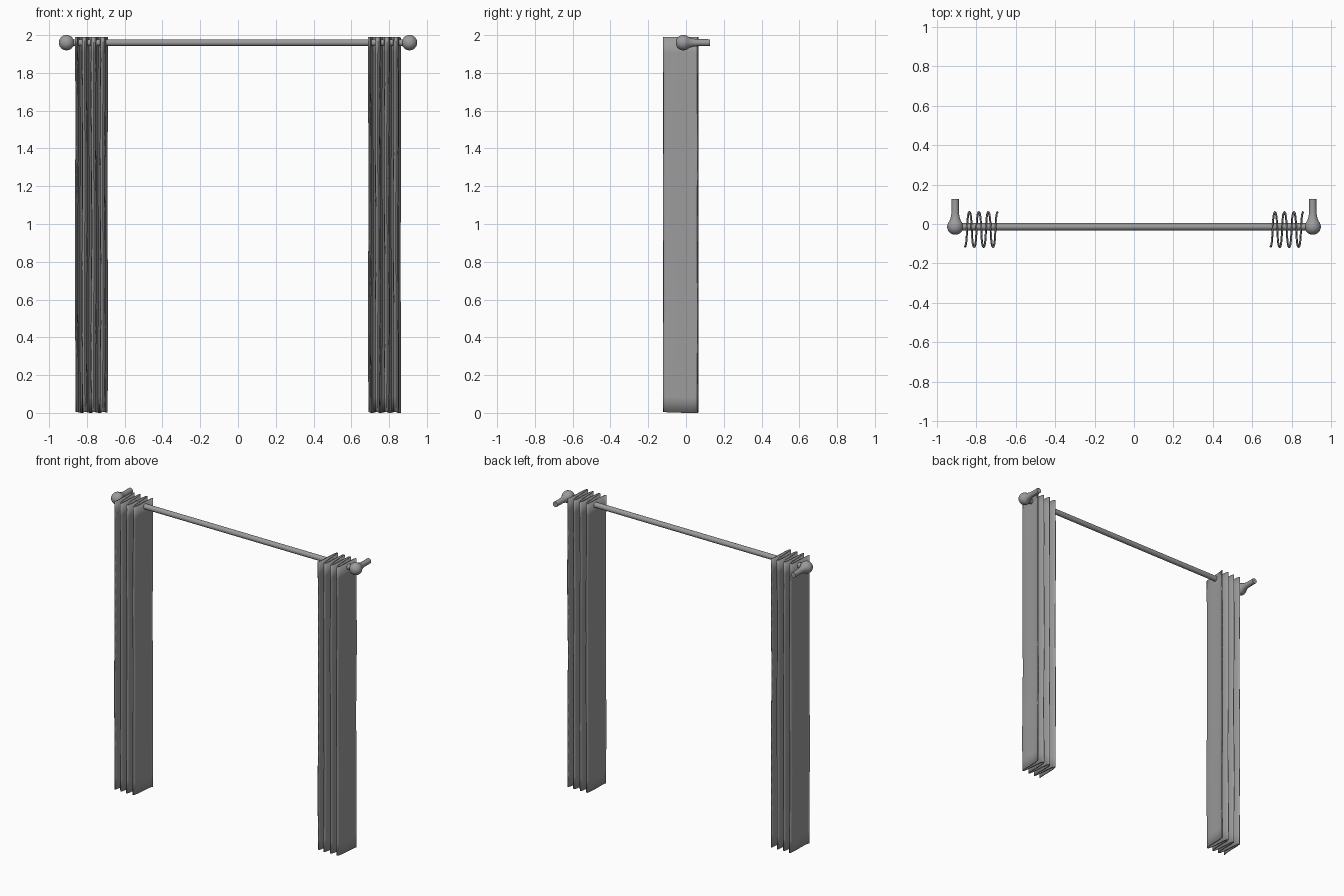
import bpy, bmesh, math
from mathutils import Matrix

if "Cube" in bpy.data.objects:
    bpy.data.objects.remove(bpy.data.objects["Cube"])

ROD_Y, ROD_Z = -0.014, 1.96

# Dark grey shared by all parts
grey = bpy.data.materials.new("dark_grey")
grey.diffuse_color = (0.33, 0.33, 0.33, 1)
grey.use_nodes = True
grey.node_tree.nodes["Principled BSDF"].inputs["Base Color"].default_value = grey.diffuse_color


def finish(name, bm, angle=40):
    bmesh.ops.recalc_face_normals(bm, faces=bm.faces)
    me = bpy.data.meshes.new(name)
    bm.to_mesh(me)
    bm.free()
    me.materials.append(grey)
    ob = bpy.data.objects.new(name, me)
    bpy.context.collection.objects.link(ob)
    bpy.ops.object.select_all(action='DESELECT')
    ob.select_set(True)
    bpy.context.view_layer.objects.active = ob
    bpy.ops.object.shade_smooth_by_angle(angle=math.radians(angle))
    return ob


# Curtain rod
bm = bmesh.new()
bmesh.ops.create_cone(bm, cap_ends=True, segments=24, radius1=0.018, radius2=0.018, depth=1.82,
                      matrix=Matrix.Translation((0, ROD_Y, ROD_Z)) @ Matrix.Rotation(math.pi / 2, 4, 'Y'))
finish("rod", bm)


# Ball finial and flared wall bracket, turned around the y axis
def bracket(name, x, n=24):
    r = 0.041
    profile = [(ROD_Y - r * math.cos(a), r * math.sin(a))
               for a in (math.radians(12 * i) for i in range(1, 12))]
    profile += [(0.026, 0.025), (0.042, 0.021), (0.06, 0.0185), (0.128, 0.018)]
    bm = bmesh.new()
    rings = []
    for y, rad in profile:
        rings.append([bm.verts.new((x + rad * math.cos(2 * math.pi * k / n), y,
                                    ROD_Z + rad * math.sin(2 * math.pi * k / n))) for k in range(n)])
    for a, b in zip(rings, rings[1:]):
        for k in range(n):
            bm.faces.new((a[k], a[(k + 1) % n], b[(k + 1) % n], b[k]))
    bm.faces.new(rings[0])
    bm.faces.new(rings[-1])
    finish(name, bm)


# Pleated curtain: seven sheets joined by rounded folds, gently wavering with height
def curtain(name, x0, x1, phase, folds=7, per=12, rows=24):
    bm = bmesh.new()
    grid = []
    nu = folds * per
    for j in range(rows + 1):
        v = j / rows
        row = []
        for i in range(nu + 1):
            u = i / nu
            t = u * folds * math.pi
            sway = 0.0015 * math.sin(9 * v + 5 * u + phase)
            x = x0 + (x1 - x0) * u + sway + 0.002 * math.sin(2 * t)
            y = -0.028 - 0.089 * math.cos(t) + 0.0015 * math.sin(14 * v + 8 * u + phase)
            z = 0.003 + 1.987 * v + 0.003 * math.sin(t + phase) * (1 - v) ** 8
            row.append(bm.verts.new((x, y, z)))
        grid.append(row)
    for a, b in zip(grid, grid[1:]):
        for i in range(nu):
            bm.faces.new((a[i], a[i + 1], b[i + 1], b[i]))
    ob = finish(name, bm, 60)
    mod = ob.modifiers.new("cloth_thickness", 'SOLIDIFY')
    mod.thickness = 0.007
    mod.offset = 0


for side, s in (("left", -1), ("right", 1)):
    bracket(side + "_bracket", s * 0.908)
    cx = s * 0.776
    curtain(side + "_curtain", cx - 0.084, cx + 0.084, 0.8 if s < 0 else 2.4)
